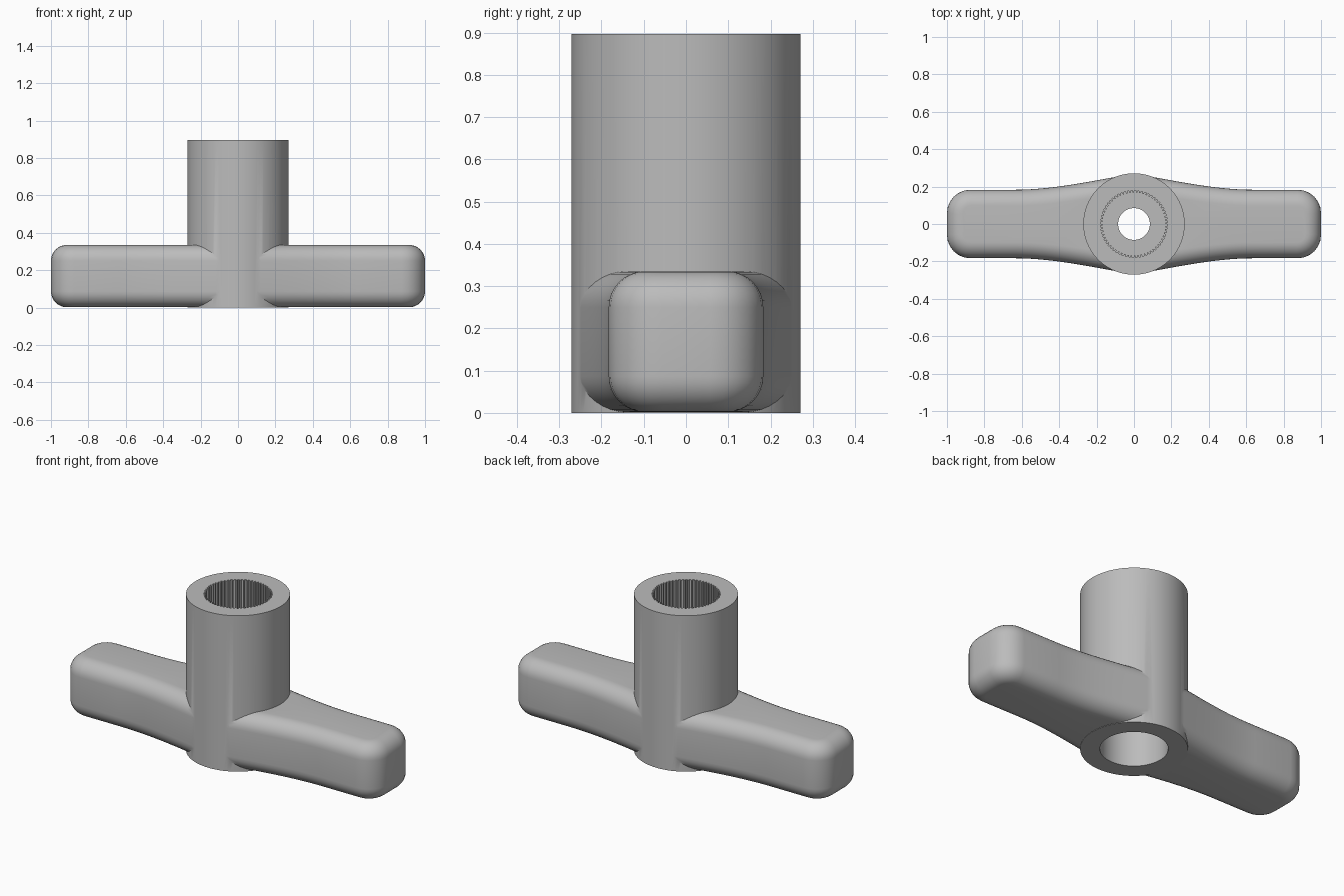
import bpy
import bmesh
from math import sin, cos, pi, radians

if "Cube" in bpy.data.objects:
    bpy.data.objects.remove(bpy.data.objects["Cube"], do_unlink=True)

grey = bpy.data.materials.new("plain grey")
grey.use_nodes = True
grey.diffuse_color = (0.5, 0.5, 0.5, 1)
grey.node_tree.nodes["Principled BSDF"].inputs["Base Color"].default_value = grey.diffuse_color


def prism(name, outline, z0, z1):
    """Extrude a counter-clockwise outline from z0 to z1."""
    bm = bmesh.new()
    low = [bm.verts.new((x, y, z0)) for x, y in outline]
    high = [bm.verts.new((x, y, z1)) for x, y in outline]
    bm.faces.new(low[::-1])
    bm.faces.new(high)
    n = len(outline)
    for i in range(n):
        j = (i + 1) % n
        bm.faces.new((low[i], low[j], high[j], high[i]))
    mesh = bpy.data.meshes.new(name)
    bm.to_mesh(mesh)
    bm.free()
    mesh.materials.append(grey)
    obj = bpy.data.objects.new(name, mesh)
    bpy.context.collection.objects.link(obj)
    return obj


def circle(r, n=96):
    return [(r * cos(2 * pi * i / n), r * sin(2 * pi * i / n)) for i in range(n)]


def select(obj):
    bpy.ops.object.select_all(action="DESELECT")
    obj.select_set(True)
    bpy.context.view_layer.objects.active = obj


def combine(obj, tool, operation):
    mod = obj.modifiers.new(operation.lower(), "BOOLEAN")
    mod.operation = operation
    mod.solver = "EXACT"
    mod.object = tool
    select(obj)
    bpy.ops.object.modifier_apply(modifier=mod.name)
    bpy.data.objects.remove(tool, do_unlink=True)


# Crossbar handle: one quarter of its plan, then mirrored
HUB, GRIP, CORNER = 0.265, 0.183, 0.125
quarter = []
for i in range(6):
    a = radians(90) * i / 6
    quarter.append((1 - CORNER + CORNER * cos(a), GRIP - CORNER + CORNER * sin(a)))
quarter.append((1 - CORNER, GRIP))
for i in range(17):
    x = 0.64 * (1 - i / 16)
    # flare that eases out of the grip and runs straight into the hub
    t = 1 - x / 0.64
    flare = t * t * (1.75 - 0.75 * t)
    quarter.append((x, GRIP + (HUB + 0.004 - GRIP) * flare))
half = quarter + [(-x, y) for x, y in quarter[-2::-1]]
handle = prism("handle", half + [(-x, -y) for x, y in half], 0.002, 0.335)
bevel = handle.modifiers.new("rounding", "BEVEL")
bevel.width = 0.085
bevel.segments = 8
bevel.limit_method = "ANGLE"
bevel.angle_limit = radians(60)
select(handle)
bpy.ops.object.modifier_apply(modifier=bevel.name)

# Hub joined with the handle
body = prism("socket_handle", circle(0.271), 0, 0.897)
combine(body, handle, "UNION")

# Bottom recess, through hole and serrated top socket
combine(body, prism("bottom_recess", circle(0.172), -0.1, 0.33), "DIFFERENCE")
combine(body, prism("through_hole", circle(0.085, 64), 0.2, 0.8), "DIFFERENCE")
TEETH = 60
serration = []
for i in range(TEETH):
    for part, r in ((0, 0.168), (0.4, 0.168), (0.5, 0.179), (0.9, 0.179)):
        a = 2 * pi * (i + part) / TEETH
        serration.append((r * cos(a), r * sin(a)))
combine(body, prism("serrated_socket", serration, 0.45, 1), "DIFFERENCE")

select(body)
bpy.ops.object.shade_smooth_by_angle(angle=radians(28))
